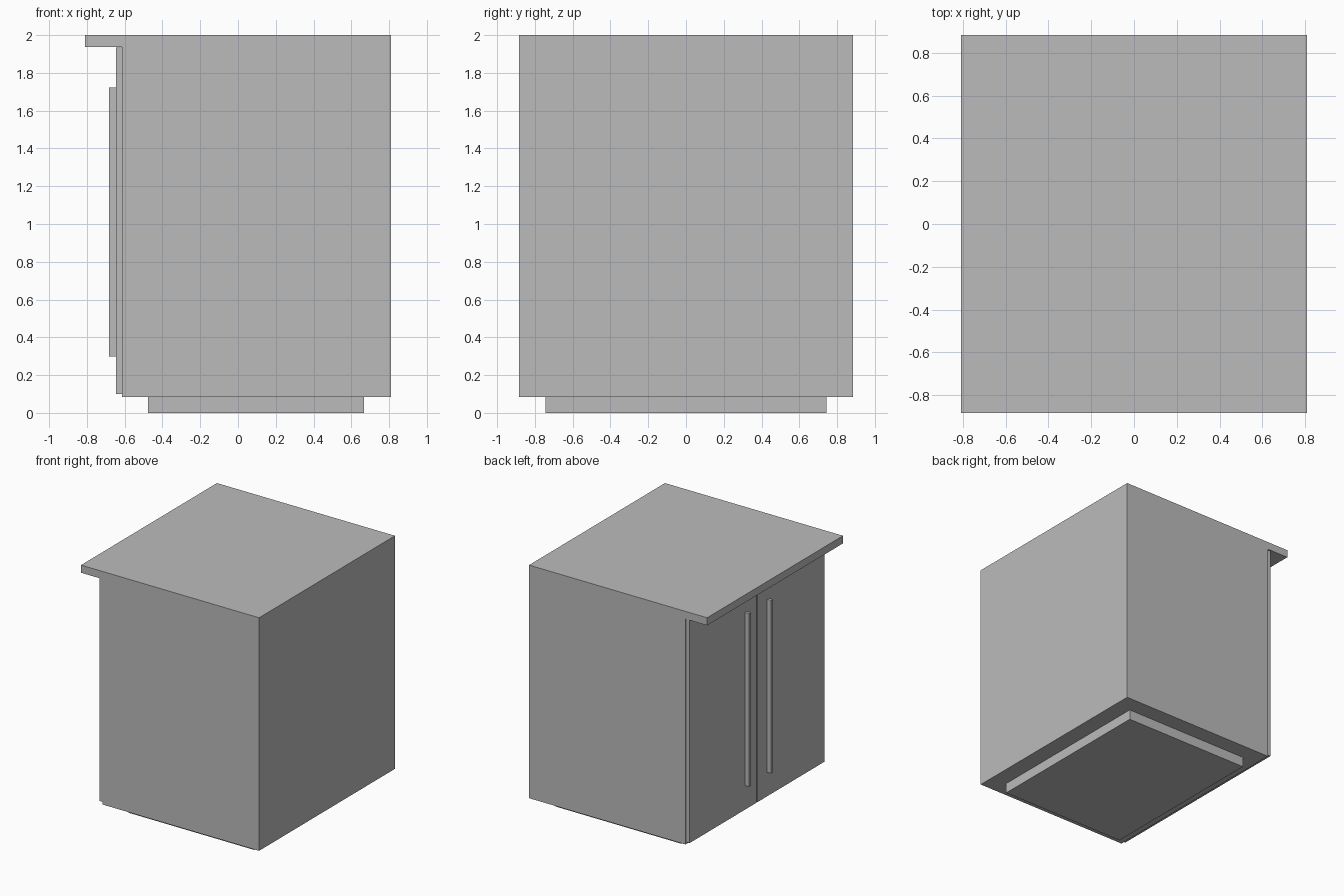
import bpy
import bmesh

cube = bpy.data.objects.get("Cube")
if cube:
    bpy.data.objects.remove(cube, do_unlink=True)

GREY = (0.5, 0.5, 0.5, 1.0)
grey = bpy.data.materials.new("plain grey")
grey.use_nodes = True
grey.diffuse_color = GREY
grey.node_tree.nodes["Principled BSDF"].inputs["Base Color"].default_value = GREY


def finish(name, bm):
    bmesh.ops.recalc_face_normals(bm, faces=bm.faces)
    mesh = bpy.data.meshes.new(name)
    bm.to_mesh(mesh)
    bm.free()
    mesh.materials.append(grey)
    obj = bpy.data.objects.new(name, mesh)
    bpy.context.collection.objects.link(obj)
    return obj


def box(name, xs, ys, zs):
    """Box spanning the given ranges on each axis."""
    bm = bmesh.new()
    bmesh.ops.create_cube(bm, size=1)
    for v in bm.verts:
        v.co = [r[0] if c < 0 else r[1] for c, r in zip(v.co, (xs, ys, zs))]
    return finish(name, bm)


def extrude_profile(name, points, half_depth):
    """Side profile in x and z, extruded along y."""
    bm = bmesh.new()
    face = bm.faces.new([bm.verts.new((x, -half_depth, z)) for x, z in points])
    grown = bmesh.ops.extrude_face_region(bm, geom=[face], use_keep_orig=True)
    moved = [g for g in grown["geom"] if isinstance(g, bmesh.types.BMVert)]
    bmesh.ops.translate(bm, verts=moved, vec=(0, 2 * half_depth, 0))
    return finish(name, bm)


END, DEPTH = 0.81, 0.883
BODY_X, DOOR_X, HANDLE_X = -0.614, -0.646, -0.684
BASE_TOP, TOP_UNDER = 0.083, 1.937

# Cabinet body with the overhanging worktop in one profile
extrude_profile("cabinet_body", [
    (BODY_X, BASE_TOP), (END, BASE_TOP), (END, 2.0),
    (-END, 2.0), (-END, TOP_UNDER), (BODY_X, TOP_UNDER)], DEPTH)

# Recessed plinth
box("plinth", (-0.477, 0.668), (-0.745, 0.745), (0, BASE_TOP))

# Pair of doors with a narrow gap, each with a long bar handle
for side, s in (("left", -1), ("right", 1)):
    box(side + "_door", (DOOR_X, BODY_X), sorted((s * 0.006, s * 0.875)),
        (0.1, TOP_UNDER - 0.003))
    box(side + "_handle", (HANDLE_X, DOOR_X), sorted((s * 0.13, s * 0.155)),
        (0.298, 1.722))
